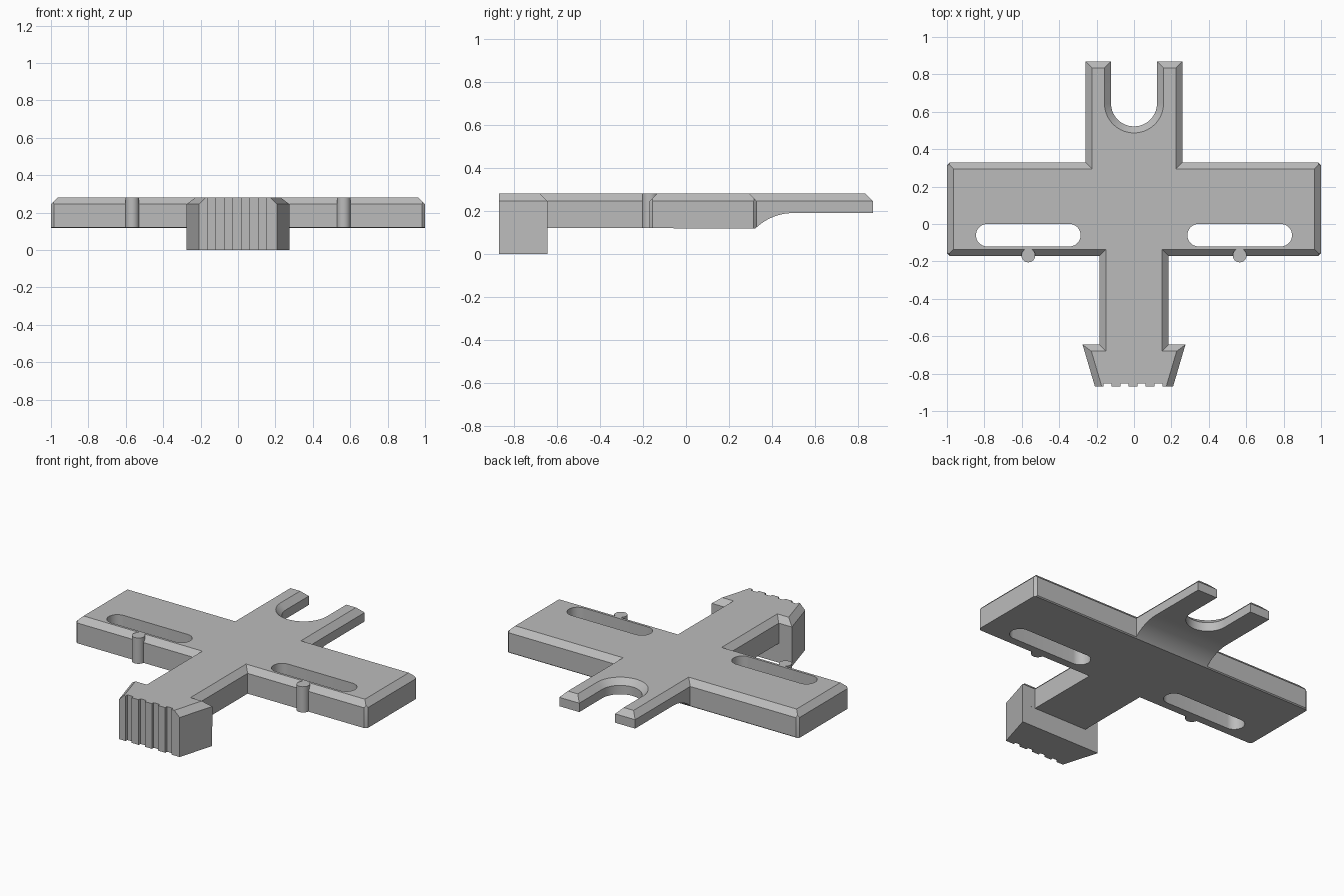
import bpy, bmesh, math
from mathutils import Vector

if "Cube" in bpy.data.objects:
    bpy.data.objects.remove(bpy.data.objects["Cube"])

TOP, BASE, CHAMFER = 0.28, 0.12, 0.035

grey = bpy.data.materials.new("plain grey")
grey.use_nodes = True
GREY = (0.5, 0.5, 0.5, 1)
grey.diffuse_color = GREY
grey.node_tree.nodes["Principled BSDF"].inputs["Base Color"].default_value = GREY


def arc(cx, cy, r, start, end, steps):
    angles = [math.radians(start + (end - start) * i / steps) for i in range(steps + 1)]
    return [(cx + r * math.cos(a), cy + r * math.sin(a)) for a in angles]


def inset(points, amount):
    """Mitred inward offset of a clockwise outline."""
    result = []
    for i, p in enumerate(points):
        p = Vector(p)
        d1 = (p - Vector(points[i - 1])).normalized()
        d2 = (Vector(points[(i + 1) % len(points)]) - p).normalized()
        n1, n2 = Vector((d1.y, -d1.x)), Vector((d2.y, -d2.x))
        result.append(p + (n1 + n2) * amount / (1 + n1.dot(n2)))
    return result


def loft(name, rings, place=lambda x, y, z: (x, y, z), corner_bevel=0):
    """Solid through stacked rings, each given as (outline, height)."""
    bm = bmesh.new()
    loops = [[bm.verts.new(place(p[0], p[1], h)) for p in pts] for pts, h in rings]
    bm.faces.new(loops[0])
    bm.faces.new(loops[-1])
    for low, high in zip(loops, loops[1:]):
        for i in range(len(low)):
            bm.faces.new((low[i - 1], low[i], high[i], high[i - 1]))
    if corner_bevel:
        edges = [e for e in bm.edges if all(abs(v.co.x) > 0.99 for v in e.verts)
                 and abs(e.verts[0].co.y - e.verts[1].co.y) < 0.001]
        bmesh.ops.bevel(bm, geom=edges, offset=corner_bevel, segments=1, affect='EDGES')
    bmesh.ops.recalc_face_normals(bm, faces=bm.faces)
    mesh = bpy.data.meshes.new(name)
    bm.to_mesh(mesh)
    bm.free()
    mesh.materials.append(grey)
    obj = bpy.data.objects.new(name, mesh)
    bpy.context.collection.objects.link(obj)
    return obj


def smooth(obj):
    bpy.ops.object.select_all(action='DESELECT')
    obj.select_set(True)
    bpy.context.view_layer.objects.active = obj
    bpy.ops.object.shade_smooth_by_angle(angle=math.radians(30))


# Body outline: fork, cross arms, handle and flared head (one half, then mirrored)
half = arc(0, 0.645, 0.123, -90, 0, 14) + [
    (0.123, 0.87), (0.26, 0.87), (0.26, 0.33), (1, 0.33), (1, -0.17),
    (0.185, -0.17), (0.185, -0.645), (0.275, -0.645), (0.185, -0.95)]
half[0] = (0, half[0][1])
outline = half + [(-x, y) for x, y in reversed(half[1:])]
body = loft("cross_body", [(outline, 0), (outline, TOP - CHAMFER),
                           (inset(outline, CHAMFER), TOP)], corner_bevel=0.015)

# Underside cutter: clears below the plate and sweeps up under the fork
underside = [(-0.6451, -0.1), (-0.6451, BASE)] + \
    arc(0.5, -0.064, 0.254, 134, 90, 14) + [(1.1, 0.19), (1.1, -0.1)]
cutters = [loft("underside_cutter", [(underside, -1.2), (underside, 1.2)],
                lambda u, v, w: (w, u, v))]

# Rounded slots in both arms
for side in (-1, 1):
    slot = arc(side * 0.565 + 0.22, -0.06, 0.06, -90, 90, 16) + \
        arc(side * 0.565 - 0.22, -0.06, 0.06, 90, 270, 16)
    cutters.append(loft("slot_cutter", [(slot, -0.2), (slot, 0.5)]))

# Comb-shaped cutter: trims the head flat and cuts its grip grooves
comb = [(-0.5, -1.1), (-0.5, -0.87)]
for x in (-0.141, -0.051, 0.04, 0.131):
    comb += [(x - 0.021, -0.87), (x - 0.021, -0.853),
             (x + 0.021, -0.853), (x + 0.021, -0.87)]
comb += [(0.5, -0.87), (0.5, -1.1)]
cutters.append(loft("grip_cutter", [(comb, -0.2), (comb, 0.5)]))

for cutter in cutters:
    cutter.hide_render = True
    mod = body.modifiers.new(cutter.name, 'BOOLEAN')
    mod.operation, mod.solver, mod.object = 'DIFFERENCE', 'EXACT', cutter

# Bake the cuts and discard the cutters
bpy.context.view_layer.update()
evaluated = body.evaluated_get(bpy.context.evaluated_depsgraph_get())
cut_mesh = bpy.data.meshes.new_from_object(evaluated)
body.modifiers.clear()
body.data = cut_mesh
for cutter in cutters:
    bpy.data.objects.remove(cutter)
smooth(body)

# Round pins on the front edge of the arms
for name, side in (("right_pin", -1), ("left_pin", 1)):
    ring = arc(side * 0.565, -0.168, 0.037, 0, 345, 23)
    smooth(loft(name, [(ring, BASE), (ring, TOP)]))
